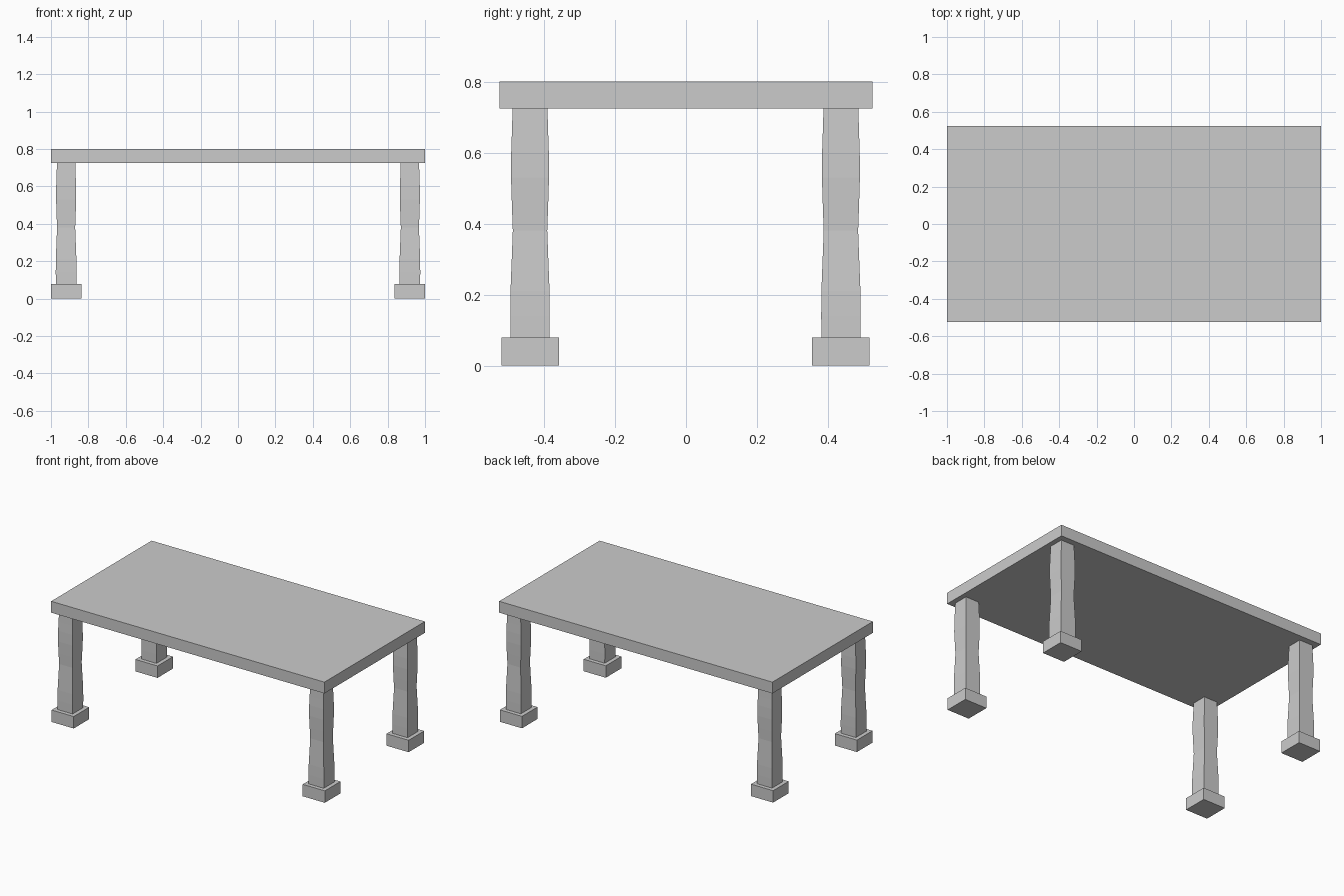
import bpy, bmesh

if "Cube" in bpy.data.objects:
    bpy.data.objects.remove(bpy.data.objects["Cube"])

LEG_X, LEG_Y = 0.919, 0.438
Y_SHIFT = -0.0015

# Square leg profile: (height, half width)
LEG_PROFILE = [(0.079, 0.055), (0.14, 0.0555), (0.21, 0.055), (0.30, 0.0515),
               (0.38, 0.0485), (0.45, 0.051), (0.53, 0.0535), (0.60, 0.053),
               (0.66, 0.051), (0.725, 0.049)]


def square_stack(name, x, y, profile, ratio=1.0):
    """Stack rectangular rings into a closed solid; ratio is depth / width."""
    bm = bmesh.new()
    rings = []
    for z, h in profile:
        corners = ((-h, -h), (h, -h), (h, h), (-h, h))
        rings.append([bm.verts.new((cx, cy * ratio, z)) for cx, cy in corners])
    for low, high in zip(rings, rings[1:]):
        for i in range(4):
            j = (i + 1) % 4
            bm.faces.new((low[i], low[j], high[j], high[i]))
    bm.faces.new(rings[0][::-1])
    bm.faces.new(rings[-1])
    mesh = bpy.data.meshes.new(name)
    bm.to_mesh(mesh)
    bm.free()
    obj = bpy.data.objects.new(name, mesh)
    obj.location = (x, y, 0)
    bpy.context.collection.objects.link(obj)
    return obj


# Table top
square_stack("table_top", 0, 0, [(0.725, 1.0), (0.80, 1.0)], ratio=0.525)

# Four shaped legs on square feet
for side, sx in (("left", -1), ("right", 1)):
    for end, sy in (("front", -1), ("back", 1)):
        x, y = sx * LEG_X, sy * LEG_Y + Y_SHIFT
        square_stack(f"{end}_{side}_leg", x, y, LEG_PROFILE)
        square_stack(f"{end}_{side}_foot", x, y, [(0.0, 0.081), (0.079, 0.081)])
